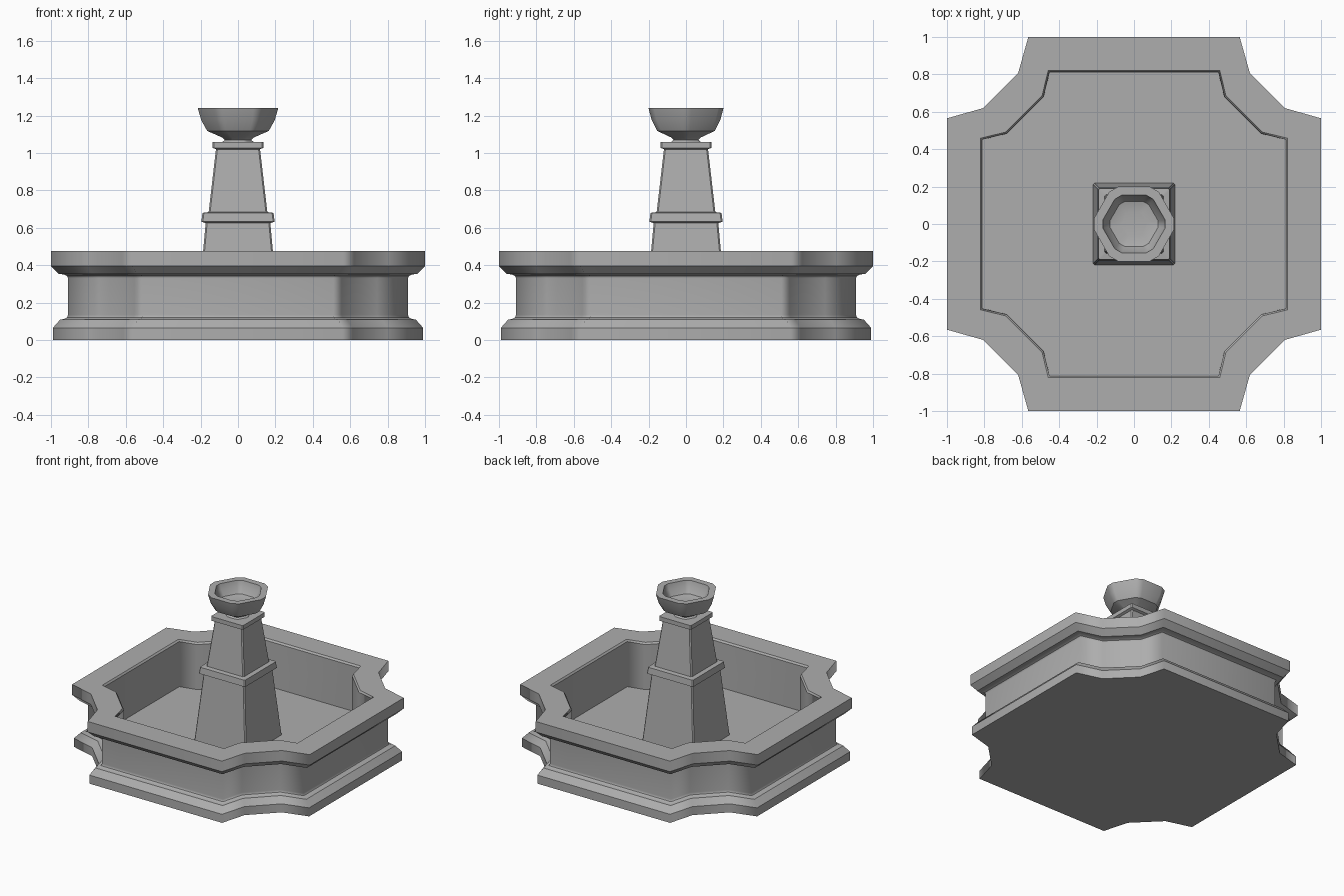
import bpy, bmesh, math

if "Cube" in bpy.data.objects:
    bpy.data.objects.remove(bpy.data.objects["Cube"])

OUTER = [(1, .565), (.805, .62), (.62, .805), (.565, 1)]
INNER = [(.82, .457), (.685, .49), (.49, .685), (.457, .82)]

stone = bpy.data.materials.new("stone")
stone.diffuse_color = (.42, .42, .42, 1)
stone.use_nodes = True
stone.node_tree.nodes["Principled BSDF"].inputs["Base Color"].default_value = stone.diffuse_color


def four_way(corner):
    """Repeat one corner's points around the four corners."""
    pts = []
    for _ in range(4):
        pts += corner
        corner = [(-y, x) for x, y in corner]
    return pts


def basin_ring(r):
    t = (1 - r) / .18
    return four_way([(a + (c - a) * t, b + (d - b) * t)
                     for (a, b), (c, d) in zip(OUTER, INNER)])


def square_ring(r):
    c = .008
    return four_way([(r, r - c), (r - c, r)])


def hex_ring(r):
    """Hexagon with its six corners trimmed."""
    return [(r * math.cos(a), r * math.sin(a))
            for i in range(6) for s in (-1, 1)
            for a in [i * math.pi / 3 + s * math.radians(7.5)]]


def loft(name, ring, profile, round_corners=False):
    """Skin rings along a (radius, z) profile and cap both ends."""
    bm = bmesh.new()
    rings = [[bm.verts.new((x, y, z)) for x, y in ring(r)] for r, z in profile]
    n = len(rings[0])
    for a, b in zip(rings, rings[1:]):
        for i in range(n):
            j = (i + 1) % n
            bm.faces.new((a[i], a[j], b[j], b[i]))
    bm.faces.new(rings[0][::-1])
    bm.faces.new(rings[-1])
    bmesh.ops.recalc_face_normals(bm, faces=bm.faces)
    for f in bm.faces:
        f.smooth = True
    for e in bm.edges:
        along_profile = abs(e.verts[0].co.z - e.verts[1].co.z) > 1e-4
        if round_corners and along_profile:
            continue
        e.smooth = e.calc_face_angle(0) < math.radians(32)
    me = bpy.data.meshes.new(name)
    bm.to_mesh(me)
    bm.free()
    me.materials.append(stone)
    ob = bpy.data.objects.new(name, me)
    bpy.context.collection.objects.link(ob)
    # Keep large faces looking flat, blend only across the small ones
    wn = ob.modifiers.new("weighted_normal", 'WEIGHTED_NORMAL')
    wn.keep_sharp = True
    return ob


# Basin: plinth, waisted wall, overhanging rim, hollow with floor
loft("basin", basin_ring, [
    (.99, 0), (.99, .065), (.95, .11), (.93, .112), (.915, .12), (.908, .135),
    (.908, .33), (.915, .343), (.93, .351), (.958, .353),
    (1, .395), (1, .475), (.822, .475), (.812, .462), (.81, .12)], True)

# Pedestal: tapered lower shaft, band, tapered upper shaft, cap
loft("pedestal", square_ring, [
    (.219, .118), (.173, .625), (.196, .633), (.19, .68),
    (.157, .684), (.118, 1.02), (.135, 1.028), (.135, 1.06)])

# Bowl: six-sided cup with trimmed corners on a small flared foot
loft("bowl", hex_ring, [
    (.085, 1.058), (.072, 1.07), (.085, 1.083), (.166, 1.118), (.198, 1.175),
    (.217, 1.24), (.168, 1.24), (.158, 1.2), (.13, 1.155), (.07, 1.14)], True)
